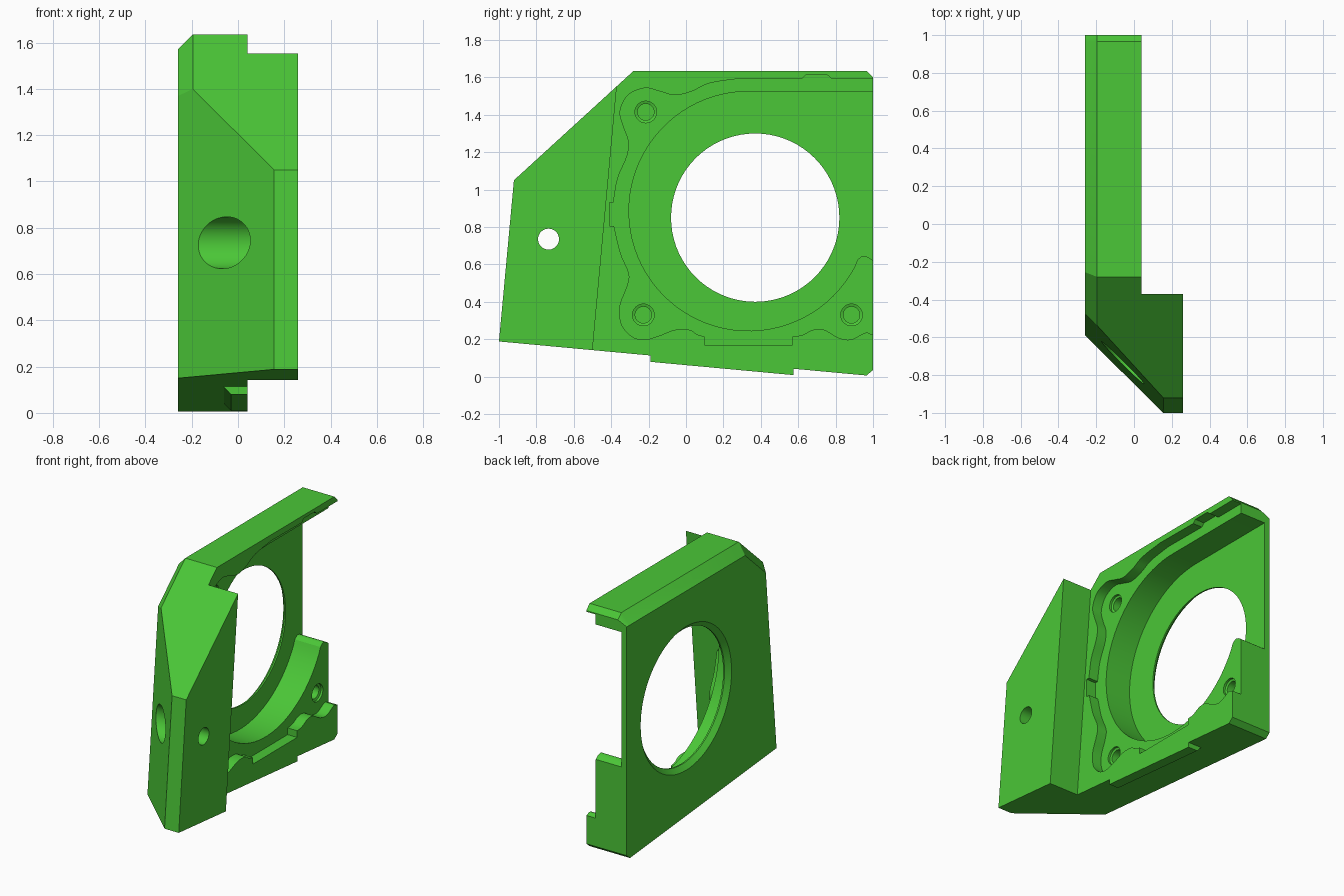
import bpy, bmesh, math
from mathutils import Vector

if "Cube" in bpy.data.objects:
    bpy.data.objects.remove(bpy.data.objects["Cube"])

green = bpy.data.materials.new("bright green")
green.diffuse_color = (0.07, 0.57, 0.038, 1)
green.use_nodes = True
green.node_tree.nodes["Principled BSDF"].inputs["Base Color"].default_value = green.diffuse_color


def loft(name, layers):
    """Solid through matching (y, z) outlines placed at increasing x."""
    bm = bmesh.new()
    rings = [[bm.verts.new((x, y, z)) for y, z in pts] for x, pts in layers]
    n = len(rings[0])
    for a, b in zip(rings, rings[1:]):
        for i in range(n):
            j = (i + 1) % n
            bm.faces.new((a[i], a[j], b[j], b[i]))
    bm.faces.new(rings[0][::-1])
    bm.faces.new(rings[-1])
    bmesh.ops.recalc_face_normals(bm, faces=bm.faces)
    me = bpy.data.meshes.new(name)
    bm.to_mesh(me)
    bm.free()
    me.materials.append(green)
    ob = bpy.data.objects.new(name, me)
    bpy.context.collection.objects.link(ob)
    return ob


def combine(ob, tool, op="DIFFERENCE"):
    m = ob.modifiers.new("bool", "BOOLEAN")
    m.operation, m.solver, m.object = op, "EXACT", tool
    bpy.context.view_layer.objects.active = ob
    bpy.ops.object.modifier_apply(modifier=m.name)
    bpy.data.objects.remove(tool)


def circle(y, z, r, n=48):
    return [(y + r * math.cos(2 * math.pi * i / n),
             z + r * math.sin(2 * math.pi * i / n)) for i in range(n)]


def bore(y, z, steps, n=48):
    """Round cutter from (x, radius) steps."""
    return loft("bore", [(x, circle(y, z, r, n)) for x, r in steps])


def smooth(pts, k=5):
    """Catmull-Rom curve through the points."""
    p = [Vector(q) for q in [pts[0]] + pts + [pts[-1]]]
    out = []
    for a, b, c, d in zip(p, p[1:], p[2:], p[3:]):
        for i in range(k):
            t = i / k
            v = 0.5 * (2 * b + (c - a) * t + (2 * a - 5 * b + 4 * c - d) * t * t
                       + (3 * b - a - 3 * c + d) * t ** 3)
            out.append(tuple(v))
    return out + [pts[-1]]


# housing block, chamfered along the upper edges of its outer face
low = [(1, 0.035), (0.965, 0.006), (-1, 0.188)]
full = [(-0.92, 1.05), (-0.28, 1.635), (0.965, 1.635), (1, 1.6)] + low
inset = [(-0.929, 0.954), (-0.255, 1.57), (0.965, 1.57), (1, 1.57)] + low
body = loft("housing", [(-0.26, inset), (-0.195, full), (0.26, full)])

# clear the space behind the front flange
combine(body, loft("flange_cut", [(x, [(-0.329, 2), (1.5, 2), (1.5, -0.5), (-0.559, -0.5)])
                                  for x in (0.04, 0.6)]))


# slanted front face
def slant(x):
    f = lambda z: -0.845 - x + 0.093 * (z - 0.19)
    return x, [(-3, -0.5), (-3, 2), (f(2), 2), (f(-0.5), -0.5)]


combine(body, loft("slant_cut", [slant(-0.5), slant(0.3)]))


# locating rib under the bottom edge
def rib(x, d):
    b = lambda y: 0.188 - 0.0926 * (y + 1)
    y0, y1 = -0.19, 0.575
    return x, [(y0, b(y0) - d), (y1, b(y1) - d), (y1, b(y1) + 0.02), (y0, b(y0) + 0.02)]


combine(body, loft("rib", [rib(-0.06, 0.002), rib(-0.03, 0.034), rib(0.04, 0.034)]), "UNION")

# shallow wavy recess with square notches
top_wave = [(0.3, 1.595), (0.13, 1.57), (0.03, 1.525), (-0.06, 1.505), (-0.14, 1.525),
            (-0.22, 1.543), (-0.31, 1.505), (-0.352, 1.42), (-0.335, 1.34), (-0.307, 1.26),
            (-0.315, 1.18), (-0.365, 1.06), (-0.388, 0.93)]
low_wave = [(-0.385, 0.805), (-0.35, 0.66), (-0.305, 0.55), (-0.315, 0.48), (-0.352, 0.38),
            (-0.345, 0.28), (-0.29, 0.215), (-0.22, 0.198), (-0.14, 0.22), (-0.06, 0.25),
            (0.02, 0.25), (0.06, 0.225), (0.1, 0.215)]
rear_wave = [(0.57, 0.215), (0.62, 0.222), (0.68, 0.25), (0.74, 0.25), (0.81, 0.21),
             (0.88, 0.198), (0.96, 0.235), (1.0, 0.225), (1.1, 0.225)]
recess = ([(1.1, 1.592), (0.78, 1.592), (0.755, 1.613), (0.64, 1.613), (0.62, 1.592)]
          + smooth(top_wave) + [(-0.41, 0.93), (-0.41, 0.805)] + smooth(low_wave)
          + [(0.1, 0.17), (0.57, 0.17)] + smooth(rear_wave))
combine(body, loft("recess_cut", [(-0.03, recess), (0.15, recess)]))

# deep round pocket, open at the rear
arc = [math.radians(90 + 242 * i / 56) for i in range(57)]
pocket = [(0.335 + 0.64 * math.cos(a), 0.885 + 0.64 * math.sin(a)) for a in arc]
pocket += smooth([(0.917, 0.625), (0.945, 0.645), (0.975, 0.638), (1.0, 0.62)], 4)
pocket += [(1.1, 0.62), (1.1, 1.525)]
combine(body, loft("pocket_cut", [(-0.22, pocket), (0.15, pocket)]))

# main opening with a flared outer rim
combine(body, bore(0.37, 0.85, [(-0.3, 0.525), (-0.23, 0.45), (0.1, 0.45)], 72))

# blind screw holes
for y, z in ((-0.215, 1.415), (-0.228, 0.33), (0.885, 0.33)):
    combine(body, bore(y, z, [(-0.17, 0.044), (-0.05, 0.044), (-0.045, 0.058), (0.1, 0.058)], 32))

# flange bolt hole with wide counterbore
combine(body, bore(-0.735, 0.735, [(-0.5, 0.112), (0.09, 0.112)]))
combine(body, bore(-0.735, 0.735, [(0.0, 0.056), (0.4, 0.056)]))

# tidy and shade
body.select_set(True)
bpy.context.view_layer.objects.active = body
bpy.ops.object.shade_smooth_by_angle(angle=math.radians(25))
